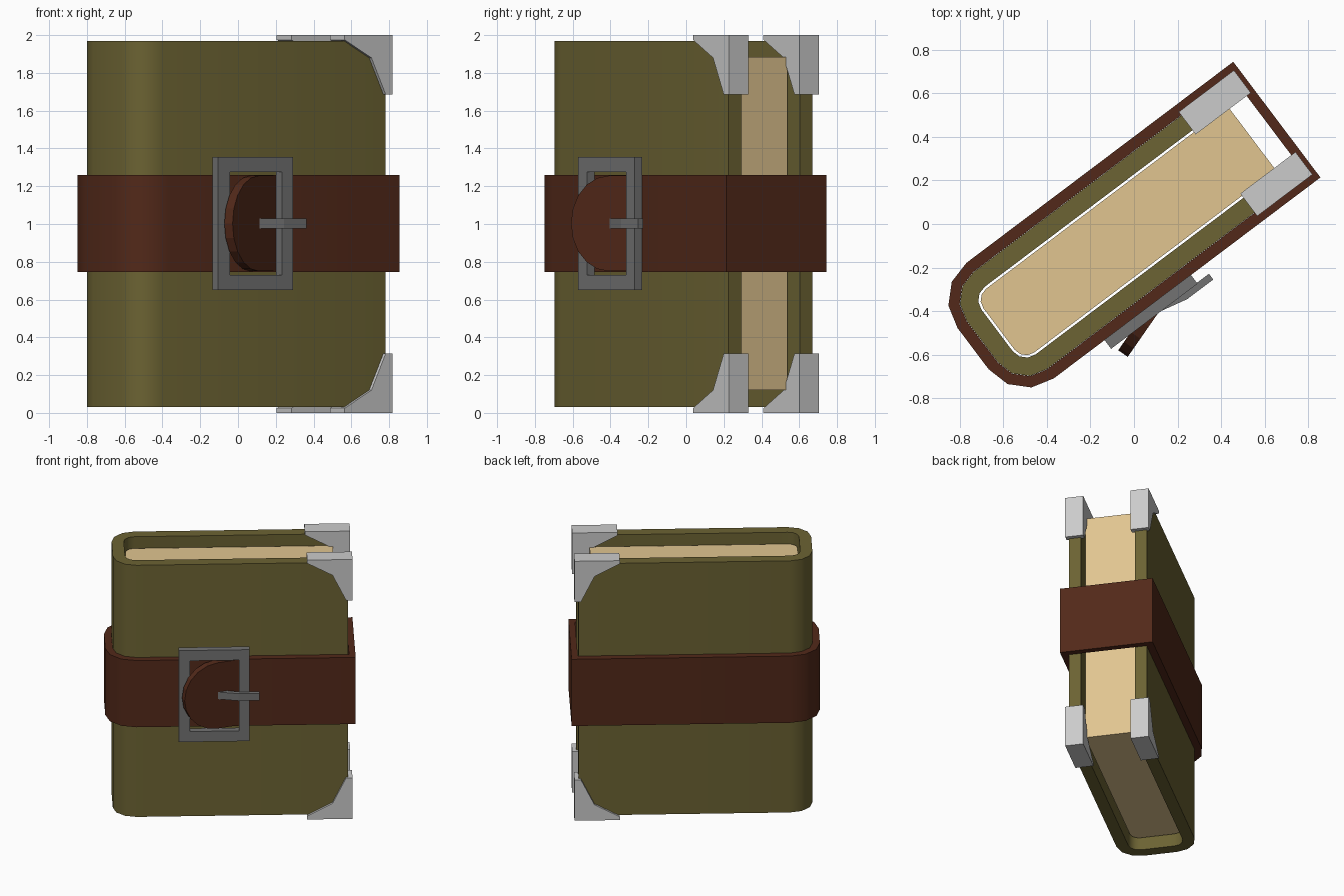
import bpy, bmesh
from math import sin, cos, pi, radians

if "Cube" in bpy.data.objects:
    bpy.data.objects.remove(bpy.data.objects["Cube"])

TURN = radians(37)          # the book is turned about z; parts are built square to it
VC = -0.012                 # middle of the book's thickness


def material(name, rgb):
    m = bpy.data.materials.new(name)
    m.diffuse_color = (*rgb, 1)
    m.use_nodes = True
    m.node_tree.nodes["Principled BSDF"].inputs["Base Color"].default_value = m.diffuse_color
    return m


OLIVE = material("olive_cloth", (0.15, 0.125, 0.033))
BROWN = material("brown_leather", (0.085, 0.022, 0.01))
PAPER = material("paper", (0.75, 0.56, 0.28))
STEEL = material("dark_steel", (0.17, 0.17, 0.17))


def finish(name, bm, mat=None, smooth=False):
    bmesh.ops.recalc_face_normals(bm, faces=bm.faces)
    me = bpy.data.meshes.new(name)
    bm.to_mesh(me)
    bm.free()
    ob = bpy.data.objects.new(name, me)
    bpy.context.collection.objects.link(ob)
    ob.rotation_euler.z = TURN
    if mat:
        me.materials.append(mat)
    if smooth:
        bpy.ops.object.select_all(action='DESELECT')
        ob.select_set(True)
        bpy.context.view_layer.objects.active = ob
        bpy.ops.object.shade_smooth_by_angle(angle=radians(35))
    return ob


def flat(a, b, d):          # outline in plan, extruded upward
    return (a, b, d)


def upright(a, b, d):       # outline in side elevation, extruded through the thickness
    return (a, d, b)


def prism(name, outline, d0, d1, place, mat=None, smooth=False):
    bm = bmesh.new()
    lo = [bm.verts.new(place(a, b, d0)) for a, b in outline]
    hi = [bm.verts.new(place(a, b, d1)) for a, b in outline]
    bm.faces.new(lo)
    bm.faces.new(hi)
    for i in range(len(lo)):
        j = (i + 1) % len(lo)
        bm.faces.new((lo[i], lo[j], hi[j], hi[i]))
    return finish(name, bm, mat, smooth)


def band(name, outer, inner, d0, d1, place, mat=None, closed=True, smooth=False):
    bm = bmesh.new()
    rows = [[bm.verts.new(place(*p, d)) for p in loop]
            for loop, d in ((outer, d0), (outer, d1), (inner, d1), (inner, d0))]
    n = len(outer)
    for i in range(n if closed else n - 1):
        j = (i + 1) % n
        for k in range(4):
            a, b = rows[k], rows[(k + 1) % 4]
            bm.faces.new((a[i], a[j], b[j], b[i]))
    if not closed:
        for i in (0, n - 1):
            bm.faces.new([r[i] for r in rows])
    return finish(name, bm, mat, smooth)


def u_path(r, end):
    """Plan outline with two rounded spine corners and square ends."""
    pts = [(end, VC - 0.119 - r)]
    for side, start in ((-1, 270), (1, 180)):
        for k in range(4):
            t = radians(start - 30 * k)
            pts.append((-0.72 + r * cos(t), VC + side * 0.119 + r * sin(t)))
    return pts + [(end, VC + 0.119 + r)]


def rect(u0, u1, z0, z1):
    return [(u0, z0), (u1, z0), (u1, z1), (u0, z1)]


# Cover, pages and strap share the spine corner centres
band("cover", u_path(0.16, 0.76), u_path(0.075, 0.76), 0.03, 1.97, flat, OLIVE, False, True)
prism("pages", u_path(0.064, 0.668), 0.12, 1.885, flat, PAPER, True)
band("strap", u_path(0.213, 0.811), u_path(0.161, 0.766), 0.746, 1.26, flat, BROWN, True, True)

# Metal corner guards on both boards, top and bottom
guard = [(0.473, 2.0), (0.79, 2.0), (0.79, 1.685), (0.745, 1.685), (0.65, 1.88), (0.473, 1.975)]
for v_name, side in (("front", -1), ("back", 1)):
    for z_name, top in (("top", True), ("bottom", False)):
        outline = [(u, z if top else 2 - z) for u, z in guard]
        prism(f"corner_guard_{v_name}_{z_name}", outline,
              VC + side * 0.17, VC + side * 0.299, upright)

# Buckle frame and its bent prong
band("buckle_frame", rect(-0.428, 0.068, 0.65, 1.355), rect(-0.35, -0.006, 0.73, 1.275),
     -0.394, -0.342, upright, STEEL)
prong = [(-0.17, -0.387), (-0.012, -0.422), (0.137, -0.422),
         (0.137, -0.389), (-0.012, -0.389), (-0.17, -0.35)]
prism("buckle_prong", prong, 0.975, 1.03, flat, STEEL)

# Loose strap end, rounded, leaning out over the buckle
LEAN = radians(18.2)
tip = [(0, 0.75)]
tip += [(0.165 + 0.245 * cos(t), 1.003 + 0.253 * sin(t))
        for t in (-pi / 2 + pi * k / 10 for k in range(11))]
tip += [(0, 1.256)]


def leaning(s, z, d):
    return (-s * cos(LEAN) - d * sin(LEAN), -0.341 - s * sin(LEAN) + d * cos(LEAN), z)


prism("strap_end", tip, 0, 0.053, leaning, BROWN)
